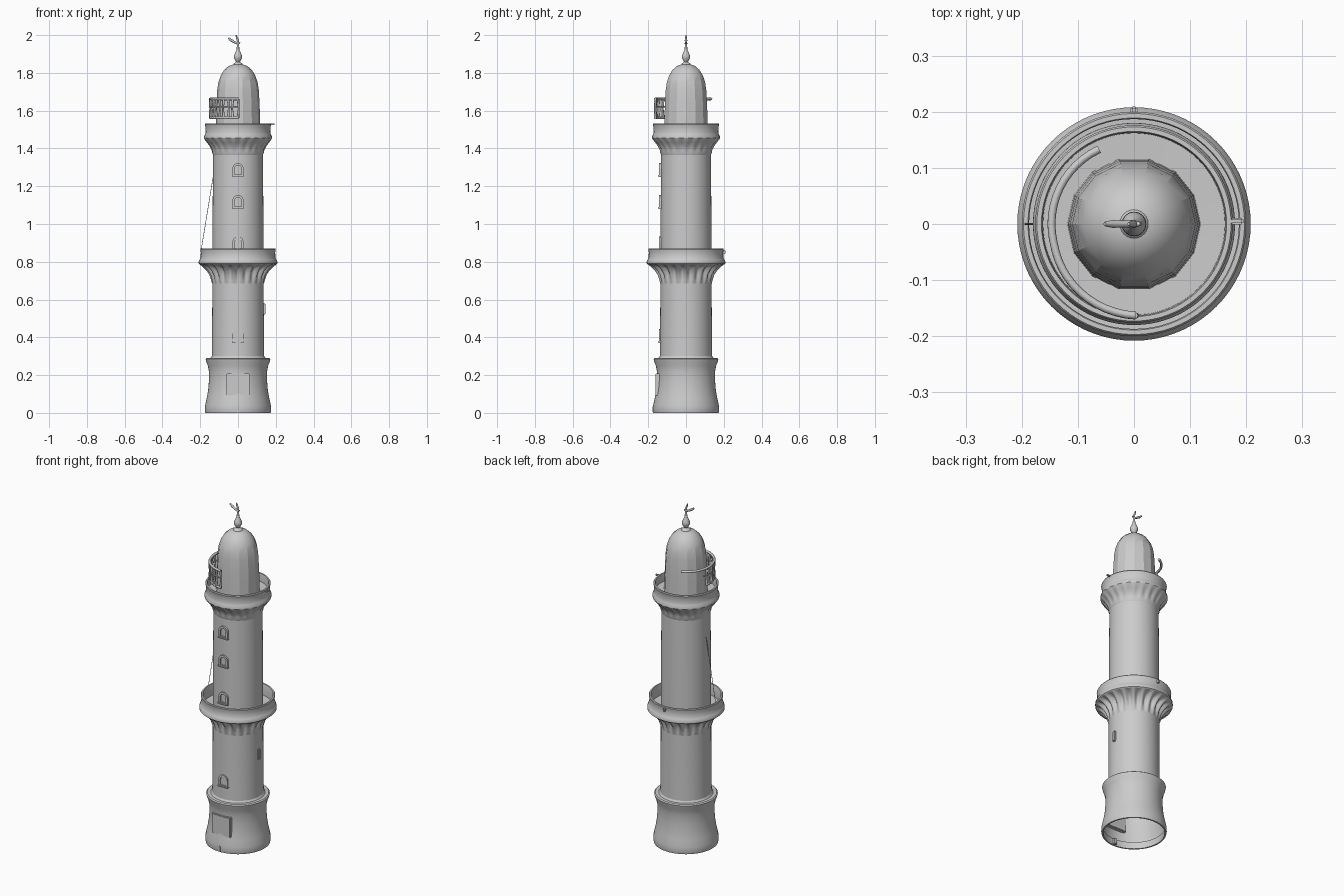
import bpy, bmesh
from math import sin, cos, pi, radians
from mathutils import Vector, Matrix

if "Cube" in bpy.data.objects:
    bpy.data.objects.remove(bpy.data.objects["Cube"])


def finish(name, bm, angle=35):
    bmesh.ops.remove_doubles(bm, verts=bm.verts, dist=1e-5)
    bmesh.ops.recalc_face_normals(bm, faces=bm.faces)
    me = bpy.data.meshes.new(name)
    bm.to_mesh(me)
    bm.free()
    ob = bpy.data.objects.new(name, me)
    bpy.context.collection.objects.link(ob)
    bpy.ops.object.select_all(action='DESELECT')
    ob.select_set(True)
    bpy.context.view_layer.objects.active = ob
    bpy.ops.object.shade_smooth_by_angle(angle=radians(angle))
    return ob


def lathe(name, profile, segs=72, lobes=0, angle=35):
    """Revolve (radius, z[, rib depth]) points; ribs swell the radius around the turn."""
    bm = bmesh.new()
    rings = []
    for p in profile:
        depth = p[2] if len(p) > 2 else 0
        ring = []
        for i in range(segs):
            a = 2 * pi * i / segs
            r = p[0] - depth * (0.5 - 0.5 * cos(lobes * a))
            ring.append(bm.verts.new((r * cos(a), r * sin(a), p[1])))
        rings.append(ring)
    for lo, hi in zip(rings, rings[1:]):
        for i in range(segs):
            j = (i + 1) % segs
            bm.faces.new((lo[i], lo[j], hi[j], hi[i]))
    return finish(name, bm, angle)


def tube(name, points, radii):
    """Tapered round tube along a path."""
    cu = bpy.data.curves.new(name, 'CURVE')
    cu.dimensions = '3D'
    cu.bevel_depth = 1
    cu.bevel_resolution = 2
    cu.use_fill_caps = True
    sp = cu.splines.new('POLY')
    sp.points.add(len(points) - 1)
    for q, p, r in zip(sp.points, points, radii):
        q.co = (*p, 1)
        q.radius = r
    ob = bpy.data.objects.new(name, cu)
    bpy.context.collection.objects.link(ob)
    return ob


def box(name, loc, size, bevel=0.003):
    bm = bmesh.new()
    bmesh.ops.create_cube(bm, size=1, matrix=Matrix.Translation(loc) @ Matrix.Diagonal((*size, 1)))
    bmesh.ops.bevel(bm, geom=bm.edges[:], offset=bevel, segments=2, affect='EDGES')
    return finish(name, bm)


def arch(w, h):
    """Outline of a round-headed window, foot at z=0."""
    s = h - w
    return [(-w, 0)] + [(w * cos(pi - pi * k / 10), s + w * sin(pi * k / 10)) for k in range(11)] + [(w, 0)]


def window(name, z, w=0.029, h=0.068, rot=0, radius=0.128):
    bm = bmesh.new()
    outer, inner = arch(w, h), [(x, y + 0.008) for x, y in arch(w * 0.62, h - 0.02)]
    depth = {'back': -radius, 'front': -radius - 0.014}
    V = {(n, d): [bm.verts.new((x, y0, z + q)) for x, q in pts]
         for n, pts in (('o', outer), ('i', inner)) for d, y0 in depth.items()}
    n = len(outer)
    for i in range(n):
        j = (i + 1) % n
        for a, b in ((('o', 'back'), ('o', 'front')), (('o', 'front'), ('i', 'front')),
                     (('i', 'front'), ('i', 'back'))):
            bm.faces.new((V[a][i], V[a][j], V[b][j], V[b][i]))
    bmesh.ops.rotate(bm, verts=bm.verts, matrix=Matrix.Rotation(rot, 3, 'Z'))
    finish(name, bm)


# Flared base, open underneath
lathe("base", [(0.165, 0.04), (0.165, 0.0), (0.173, 0.0), (0.176, 0.012), (0.174, 0.04), (0.165, 0.08),
               (0.158, 0.12), (0.154, 0.17), (0.154, 0.22), (0.160, 0.25), (0.168, 0.272), (0.171, 0.285),
               (0.165, 0.29), (0.146, 0.29), (0.139, 0.30)])
# Shafts
lathe("lower_shaft", [(0.139, 0.295), (0.138, 0.34), (0.136, 0.6), (0.136, 0.74)])
lathe("upper_shaft", [(0.135, 0.79), (0.134, 1.1), (0.132, 1.39)])
# Lower gallery: ribbed corbels, lip, thin parapet, walkway
lathe("lower_corbels", [(0.137, 0.685), (0.143, 0.705, 0.006), (0.151, 0.73, 0.013), (0.165, 0.752, 0.022),
                        (0.183, 0.77, 0.026), (0.197, 0.781, 0.016), (0.203, 0.786)],
      segs=220, lobes=22, angle=60)
lathe("lower_parapet", [(0.203, 0.786), (0.208, 0.79), (0.208, 0.80), (0.203, 0.812), (0.198, 0.82),
                        (0.197, 0.85), (0.200, 0.866), (0.197, 0.87), (0.189, 0.87), (0.187, 0.865),
                        (0.187, 0.803), (0.130, 0.80)])
# Upper gallery: softly fluted cove and parapet
lathe("upper_cove", [(0.132, 1.365), (0.137, 1.378), (0.139, 1.39, 0.002), (0.149, 1.41, 0.006),
                     (0.164, 1.43, 0.006), (0.176, 1.446, 0.002), (0.180, 1.454)],
      segs=220, lobes=22, angle=60)
lathe("upper_parapet", [(0.180, 1.454), (0.180, 1.462), (0.174, 1.475), (0.171, 1.485), (0.172, 1.515),
                        (0.176, 1.528), (0.173, 1.533), (0.165, 1.533), (0.163, 1.525), (0.162, 1.487),
                        (0.105, 1.485)])
# Faceted lantern dome
lathe("lantern_dome", [(0.119, 1.48), (0.117, 1.56), (0.114, 1.64), (0.110, 1.71), (0.104, 1.75),
                       (0.092, 1.785), (0.074, 1.815), (0.050, 1.836), (0.024, 1.845), (0.0, 1.847)],
      segs=14, angle=24)
# Finial: bulb, stem and crescent
lathe("finial_bulb", [(0.027, 1.842), (0.022, 1.85), (0.010, 1.858), (0.016, 1.868), (0.022, 1.88),
                      (0.021, 1.893), (0.013, 1.91), (0.007, 1.925), (0.006, 1.955), (0.0, 1.957)], segs=24)
tube("finial_crescent", [(-0.052, 0, 1.985), (-0.038, 0, 1.974), (-0.02, 0, 1.963), (0, 0, 1.955),
                         (0.012, 0, 1.962)], [0.004, 0.007, 0.006, 0.007, 0.003])
tube("finial_tip", [(0, 0, 1.95), (0, 0, 1.972), (-0.006, 0, 1.985), (-0.01, 0, 2.0)],
     [0.006, 0.006, 0.005, 0.003])

# Windows and door
for k, z in enumerate((0.375, 0.865, 1.085, 1.255)):
    window(f"window_{k + 1}", z)
    box(f"window_sill_{k + 1}", (0, -0.138, z), (0.066, 0.02, 0.010))
box("side_window", (0.136, 0, 0.55), (0.018, 0.022, 0.065), 0.005)
box("door_panel", (0, -0.149, 0.15), (0.122, 0.024, 0.118))
box("door_step", (0, -0.163, 0.02), (0.02, 0.028, 0.035))


# Broken railing on the front left of the upper gallery
def rail_point(deg, z):
    r = 0.147 + 0.016 * max(0.0, (deg - 195) / 75)
    return Vector((r * cos(radians(deg)), r * sin(radians(deg)), z))


for name, z, start in (("top_rail", 1.662, 115), ("mid_rail", 1.62, 165), ("bottom_rail", 1.562, 172)):
    degs = [start + (271 - start) * k / 24 for k in range(25)]
    tube(name, [rail_point(d, z) for d in degs], [0.007 if name != "mid_rail" else 0.004] * 25)
for k in range(11):
    d = 173 + 9.7 * k
    tube(f"baluster_{k + 1}", [rail_point(d, 1.562), rail_point(d + 1.5 * (-1) ** k, 1.61),
                               rail_point(d, 1.662)], [0.007, 0.005, 0.007])

# Spouts on the parapets and the slack cord on the left
box("upper_spout", (0.179, 0.005, 1.528), (0.032, 0.012, 0.010))
box("lower_spout", (0, 0.198, 0.852), (0.012, 0.022, 0.02))
tube("cord", [(-0.130, 0, 1.26), (-0.194, 0, 0.868)], [0.0015, 0.0015])
